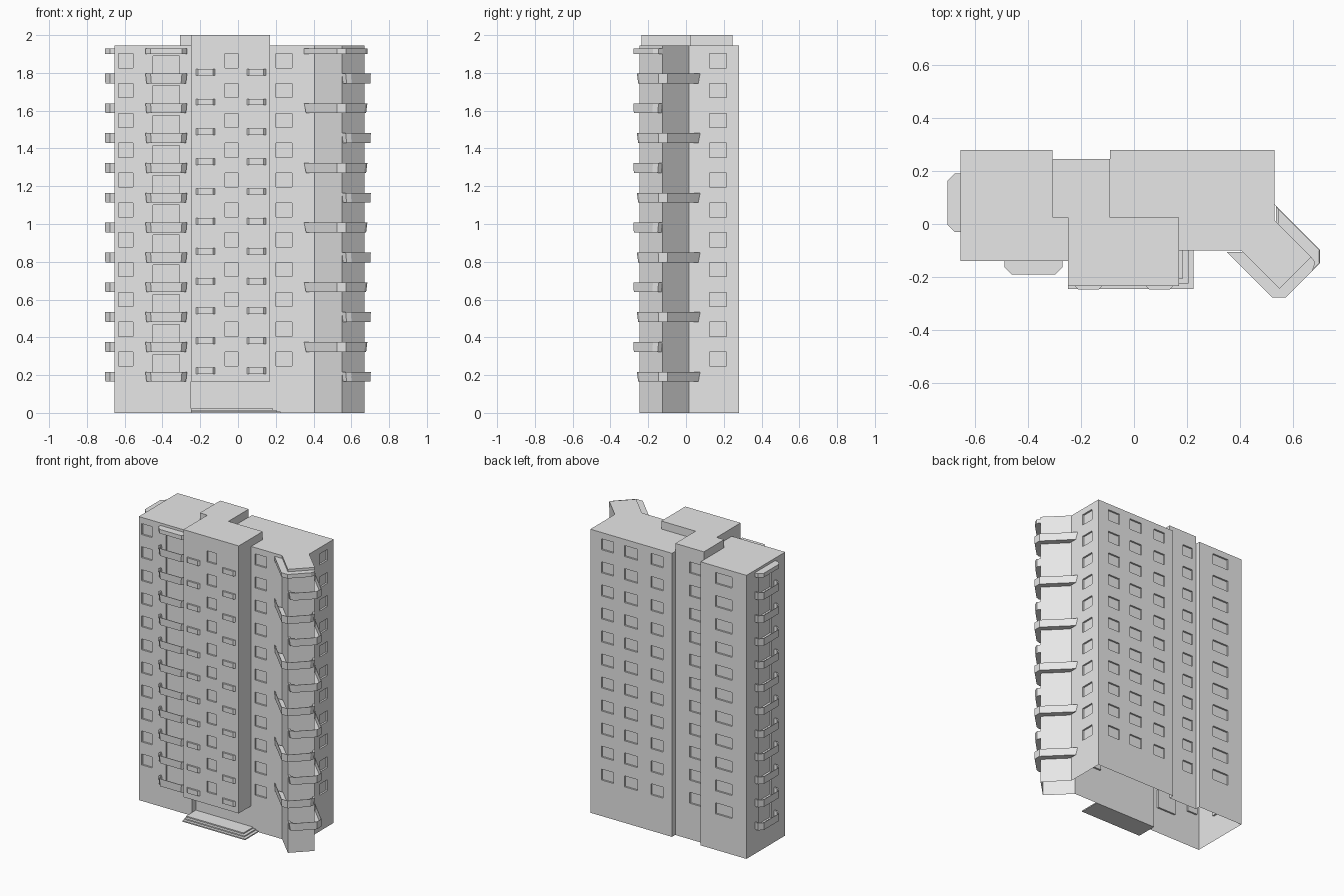
import bpy, bmesh
from mathutils import Vector, Matrix

if "Cube" in bpy.data.objects:
    bpy.data.objects.remove(bpy.data.objects["Cube"], do_unlink=True)

concrete = bpy.data.materials.new("pale_grey_concrete")
concrete.use_nodes = True
GREY = (0.8, 0.8, 0.8, 1)
concrete.diffuse_color = GREY
concrete.node_tree.nodes["Principled BSDF"].inputs["Base Color"].default_value = GREY

ROOF = 1.945
STOREY = 0.158
FLOORS = 11


def finish(name, bm):
    """Turn a bmesh into a named object."""
    bmesh.ops.recalc_face_normals(bm, faces=bm.faces)
    mesh = bpy.data.meshes.new(name)
    bm.to_mesh(mesh)
    bm.free()
    mesh.materials.append(concrete)
    obj = bpy.data.objects.new(name, mesh)
    bpy.context.collection.objects.link(obj)
    return obj


def add_prism(bm, outline, z0, z1):
    low = [bm.verts.new((x, y, z0)) for x, y in outline]
    high = [bm.verts.new((x, y, z1)) for x, y in outline]
    bm.faces.new(low)
    bm.faces.new(high)
    n = len(outline)
    for i in range(n):
        j = (i + 1) % n
        bm.faces.new((low[i], low[j], high[j], high[i]))


def prism(name, outline, z0, z1):
    bm = bmesh.new()
    add_prism(bm, outline, z0, z1)
    return finish(name, bm)


def rect(x0, x1, y0, y1):
    return [(x0, y0), (x1, y0), (x1, y1), (x0, y1)]


def cut_openings(obj, openings, open_bottom):
    """Recess one column of openings per entry: footprint, sill, height."""
    bm = bmesh.new()
    for footprint, sill, height in openings:
        for k in range(FLOORS):
            z = sill + k * STOREY
            add_prism(bm, footprint, z, z + height)
    cutter = finish("opening_cutter", bm)
    cutter.hide_render = True
    mod = obj.modifiers.new("openings", "BOOLEAN")
    mod.operation = "DIFFERENCE"
    mod.solver = "EXACT"
    mod.object = cutter
    bpy.context.view_layer.objects.active = obj
    bpy.ops.object.modifier_apply(modifier=mod.name)
    bpy.data.objects.remove(cutter, do_unlink=True)
    if open_bottom:
        bm = bmesh.new()
        bm.from_mesh(obj.data)
        ground = [f for f in bm.faces if all(v.co.z < 0.001 for v in f.verts)]
        bmesh.ops.delete(bm, geom=ground, context="FACES")
        bm.to_mesh(obj.data)
        bm.free()


# Main body: two blocks joined by the stair core, with a diagonal wing
body = prism("main_body", [
    (-0.655, -0.14), (-0.25, -0.14), (-0.25, -0.10), (0.405, -0.10),
    (0.55, -0.245), (0.67, -0.125), (0.53, 0.015), (0.53, 0.28),
    (-0.09, 0.28), (-0.09, 0.245), (-0.307, 0.245), (-0.307, 0.28),
    (-0.655, 0.28)], 0, ROOF)

SILL, TALL, D = 0.247, 0.075, 0.012


def wall_y(x0, x1, y):
    return rect(x0, x1, y - D, y + D)


def wall_x(x, y0, y1):
    return rect(x - D, x + D, y0, y1)


windows = [wall_y(0.355, 0.447, 0.28), wall_y(0.172, 0.27, 0.28),
           wall_y(-0.02, 0.07, 0.28), wall_y(-0.545, -0.42, 0.28),
           wall_y(-0.28, -0.20, 0.245), wall_y(-0.633, -0.555, -0.14),
           wall_y(0.20, 0.285, -0.10), wall_x(0.53, 0.125, 0.215)]
doors = [wall_y(-0.45, -0.31, -0.14), wall_x(-0.655, 0.01, 0.15)]
cut_openings(body, [(w, SILL, TALL) for w in windows]
             + [(d, 0.18, 0.13) for d in doors], True)

# Projecting front shaft and raised roof of the stair core
shaft = prism("front_shaft", rect(-0.25, 0.17, -0.235, -0.10), 0.165, ROOF)
cut_openings(shaft, [(wall_y(-0.07, 0.0, -0.235), SILL, TALL)], False)
prism("core_roof", [
    (-0.25, -0.235), (0.17, -0.235), (0.17, 0.025), (-0.09, 0.025),
    (-0.09, 0.245), (-0.307, 0.245), (-0.307, 0.025), (-0.25, 0.025)], ROOF, 2.0)

# Entrance steps
for i in range(3):
    inset = 0.02 * i
    prism(f"entrance_step_{i + 1}",
          rect(-0.25, 0.225 - inset, -0.245 + inset, -0.10),
          0.008 * i, 0.008 * (i + 1))


def add_balcony(bm, path, wall, centre, z, height=0.052):
    """Flared tray: path is the outer rim, wall the points along the facade."""
    c = Vector(centre)

    def ring(points, scale, level):
        return [bm.verts.new((*(c + (Vector(p) - c) * scale), level)) for p in points]

    n = len(path)
    outline = path + wall
    rings = [ring(outline, 0.95, z), ring(outline, 1, z + height),
             ring(outline, 0.92, z + height), ring(outline, 0.90, z + 0.012)]
    bm.faces.new(rings[0])
    bm.faces.new(rings[3])
    for a, b in zip(rings, rings[1:]):
        for i in range(n - 1):
            bm.faces.new((a[i], a[i + 1], b[i + 1], b[i]))


def chamfered(half, depth, cut):
    return [(-half, 0), (-half, -depth + cut), (-half + cut, -depth),
            (half - cut, -depth), (half, -depth + cut), (half, 0)]


def placed(points, origin, turn=0):
    """Rotate points by quarter turns about z and move them to origin."""
    m = Matrix.Rotation(turn * 1.5707963, 2)
    return [tuple(m @ Vector(p) + Vector(origin)) for p in points]


BASE = 0.165
CANOPY = (1.9, 1.928)

# Stacked balconies on the front and the side of the block
for name, origin, turn in (("front", (-0.38, -0.14), 0), ("side", (-0.655, 0.08), -1)):
    path = placed(chamfered(0.11, 0.05, 0.027), origin, turn)
    bm = bmesh.new()
    for k in range(FLOORS):
        add_balcony(bm, path, [], origin, BASE + k * STOREY)
    add_prism(bm, path, *CANOPY)
    finish(f"{name}_balconies", bm)

# Wing balconies wrap alternate corners, mirrored across the wing axis
outer_path = [(0.53, 0.075), (0.703, -0.098), (0.703, -0.147),
              (0.60, -0.25), (0.57, -0.26), (0.55, -0.245)]
outer_wall = [(0.67, -0.125), (0.53, 0.015)]


def mirrored(points):
    return [(0.425 - y, 0.425 - x) for x, y in points]


for name, start, flip in (("outer", 0, list), ("inner", 1, mirrored)):
    path, wall = flip(outer_path), flip(outer_wall)
    bm = bmesh.new()
    for k in range(start, FLOORS, 2):
        add_balcony(bm, path, wall, wall[0], BASE + k * STOREY)
    if start:
        add_prism(bm, path + wall, *CANOPY)
    finish(f"wing_{name}_balconies", bm)

# Shallow planter boxes on the shaft
bm = bmesh.new()
for x in (-0.172, 0.097):
    box = placed(chamfered(0.05, 0.012, 0.011), (x, -0.235))
    for k in range(FLOORS):
        z = 0.207 + k * STOREY
        add_prism(bm, box, z, z + 0.034)
finish("shaft_planter_boxes", bm)
